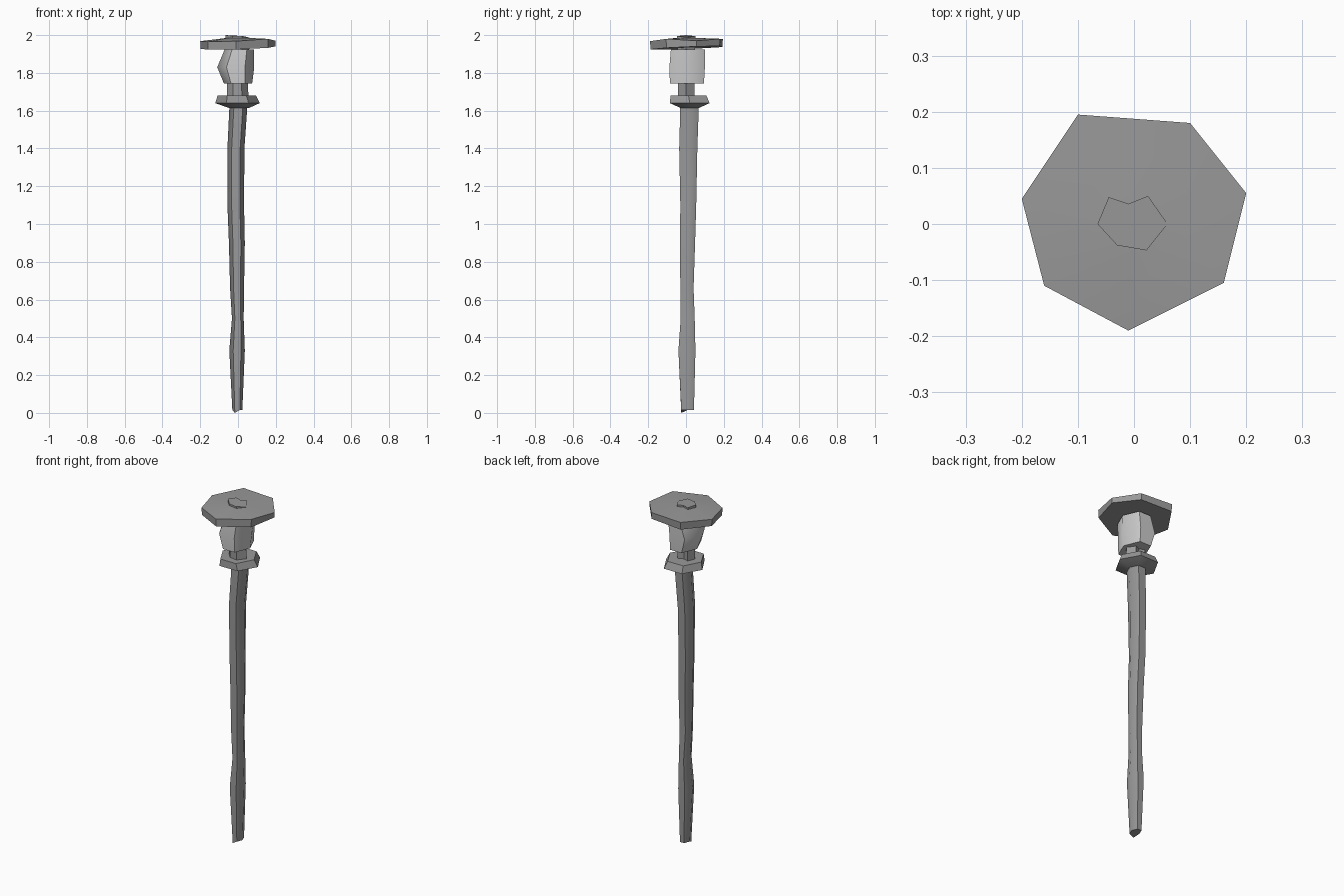
import bpy, bmesh, math

if "Cube" in bpy.data.objects:
    bpy.data.objects.remove(bpy.data.objects["Cube"])


def material(name, v):
    m = bpy.data.materials.new(name)
    m.diffuse_color = (v, v, v, 1)
    m.use_nodes = True
    m.node_tree.nodes["Principled BSDF"].inputs["Base Color"].default_value = m.diffuse_color
    return m


METAL = material("dark_metal", 0.32)
GLASS = material("pale_glass", 0.75)


def make(name, rings, mat, angle):
    """Skin a stack of equal-sized point rings and cap both ends."""
    bm = bmesh.new()
    loops = [[bm.verts.new(p) for p in r] for r in rings]
    n = len(loops[0])
    for a, b in zip(loops, loops[1:]):
        for i in range(n):
            j = (i + 1) % n
            bm.faces.new((a[i], a[j], b[j], b[i]))
    bm.faces.new(loops[0])
    bm.faces.new(loops[-1])
    bmesh.ops.recalc_face_normals(bm, faces=bm.faces)
    me = bpy.data.meshes.new(name)
    bm.to_mesh(me)
    bm.free()
    ob = bpy.data.objects.new(name, me)
    bpy.context.collection.objects.link(ob)
    me.materials.append(mat)
    bpy.ops.object.select_all(action='DESELECT')
    ob.select_set(True)
    bpy.context.view_layer.objects.active = ob
    bpy.ops.object.shade_smooth_by_angle(angle=math.radians(angle))
    return ob


def ring(z, x0, x1, y0, y1, n=6, turn=0.0):
    """Regular polygon stretched to fill the given x and y extents."""
    pts = [(math.cos(turn + math.tau * i / n), math.sin(turn + math.tau * i / n))
           for i in range(n)]
    mx, my = max(p[0] for p in pts), max(p[1] for p in pts)
    return [((x0 + x1) / 2 + p[0] / mx * (x1 - x0) / 2,
             (y0 + y1) / 2 + p[1] / my * (y1 - y0) / 2, z) for p in pts]


# wobbly pole
pole = [ring(*r) for r in (
    (0.015, -0.03, 0.023, -0.025, 0.042),
    (0.33, -0.046, 0.036, -0.04, 0.05),
    (0.50, -0.032, 0.03, -0.028, 0.046),
    (0.66, -0.042, 0.032, -0.03, 0.04),
    (0.90, -0.048, 0.036, -0.032, 0.048),
    (1.10, -0.056, 0.032, -0.03, 0.054),
    (1.40, -0.056, 0.034, -0.036, 0.06),
    (1.63, -0.045, 0.05, -0.03, 0.068))]
pole[0][4] = (*pole[0][4][:2], 0.0)
make("pole", pole, METAL, 61)

# collar
make("collar", [
    ring(1.615, -0.05, 0.06, -0.03, 0.07),
    ring(1.64, -0.12, 0.115, -0.085, 0.125),
    ring(1.68, -0.108, 0.095, -0.082, 0.108)], METAL, 30)

# inner stem, showing below the glass and as the nub on the cap
outline = [(0.06, 0), (0.025, 0.05), (-0.01, 0.036), (-0.045, 0.048),
           (-0.065, 0), (-0.03, -0.038), (0.022, -0.047)]
stem = [[(x * s, y * s, z) for x, y in outline]
        for z, s in ((1.66, 0.92), (1.76, 0.88), (1.97, 1.0), (1.995, 1.0))]
stem[-1][0] = (0.06, 0, 1.987)
stem[-1][4] = (-0.065, 0, 2.0)
make("stem", stem, METAL, 30)

# glass
glass = [
    ring(1.745, -0.075, 0.075, -0.085, 0.095),
    ring(1.83, -0.11, 0.086, -0.088, 0.1),
    ring(1.925, -0.07, 0.086, -0.08, 0.1)]
make("glass", glass, GLASS, 61)

# seven-sided cap, slightly domed
rim = [(0.2, 0.055, 1.97), (0.1, 0.18, 1.98), (-0.1, 0.195, 1.98),
       (-0.2, 0.045, 1.968), (-0.16, -0.11, 1.965), (-0.01, -0.19, 1.968),
       (0.16, -0.105, 1.98)]
make("cap", [
    [(x * 0.99, y * 0.99, 1.932 + 0.03 * x + 0.04 * y) for x, y, z in rim],
    rim,
    [(x * 0.3, y * 0.3, 1.985) for x, y, z in rim]], METAL, 30)
